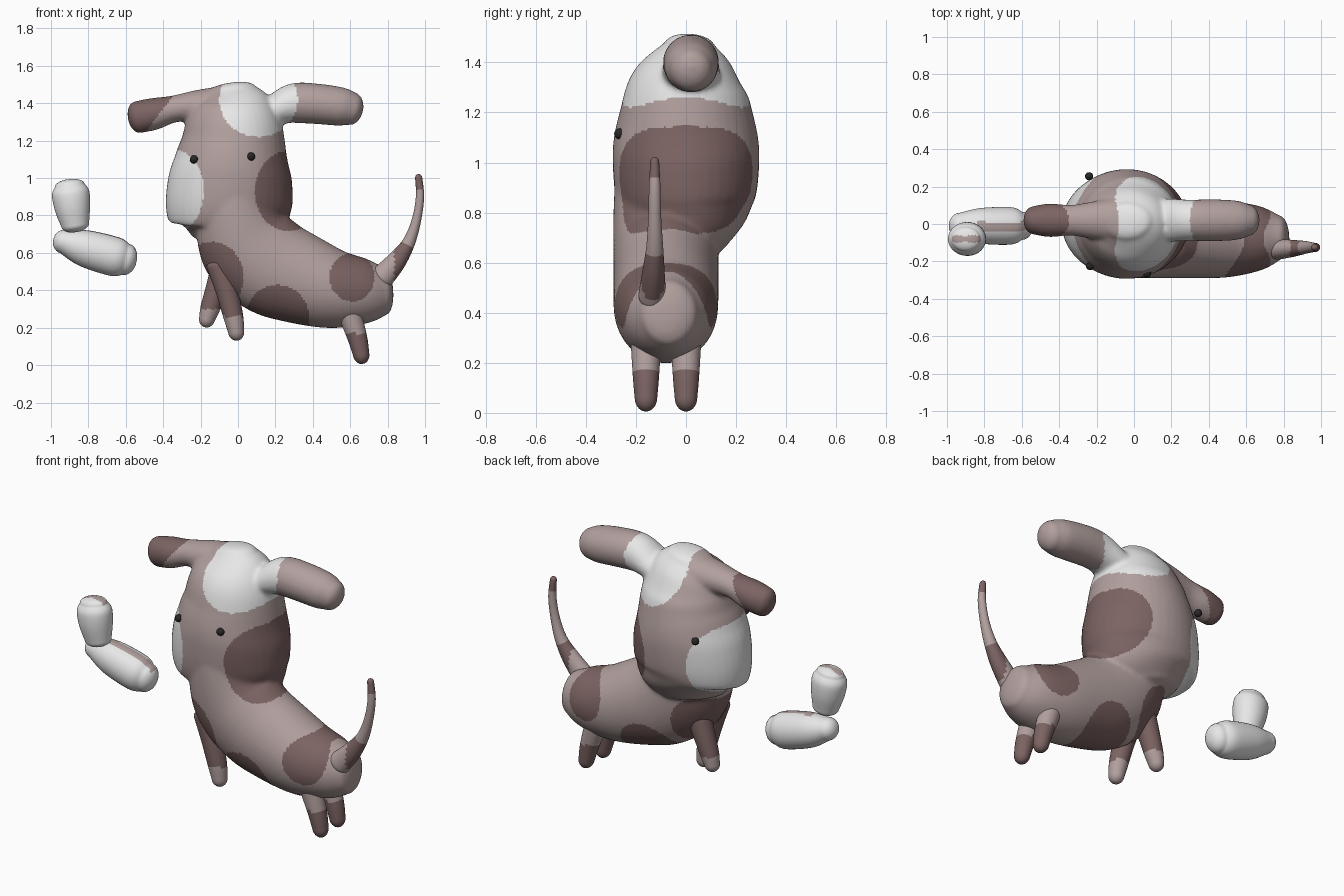
import bpy, bmesh, math
from mathutils import Vector

if "Cube" in bpy.data.objects:
    bpy.data.objects.remove(bpy.data.objects["Cube"])


def material(name, rgb):
    m = bpy.data.materials.new(name)
    m.diffuse_color = (*rgb, 1)
    m.use_nodes = True
    m.node_tree.nodes["Principled BSDF"].inputs["Base Color"].default_value = m.diffuse_color
    return m


MATS = [material("pinkish grey", (0.44, 0.35, 0.34)),
        material("dark brown", (0.20, 0.127, 0.122)),
        material("white", (0.80, 0.80, 0.80)),
        material("black", (0.02, 0.02, 0.02))]
BASE, DARK, WHITE, BLACK = range(4)


def spline(pts, steps=6):
    """Catmull-Rom through (x, y, z, radius, y radius) stations."""
    p = [pts[0]] + list(pts) + [pts[-1]]
    out = []
    for i in range(1, len(p) - 2):
        for s in range(steps):
            t = s / steps
            out.append([0.5 * (2 * b + (c - a) * t + (2 * a - 5 * b + 4 * c - d) * t * t
                               + (3 * b - a - 3 * c + d) * t ** 3)
                        for a, b, c, d in zip(p[i - 1], p[i], p[i + 1], p[i + 2])])
    return out + [list(pts[-1])]


def tube(bm, pts, cap0, cap1, sides=40):
    """Loft of ellipses along a path, with rounded ends of given lengths."""
    st = spline(pts)
    rings = []
    n = len(st)
    for i, s in enumerate(st):
        a, b = st[max(i - 1, 0)], st[min(i + 1, n - 1)]
        t = (Vector(b[:3]) - Vector(a[:3])).normalized()
        c = Vector(s[:3])
        if i == 0:
            rings += [(c - t * cap0 * math.cos(k * math.pi / 14), t, s[3] * math.sin(k * math.pi / 14),
                       s[4] * math.sin(k * math.pi / 14)) for k in range(1, 7)]
        rings.append((c, t, s[3], s[4]))
        if i == n - 1:
            rings += [(c + t * cap1 * math.cos(k * math.pi / 14), t, s[3] * math.sin(k * math.pi / 14),
                       s[4] * math.sin(k * math.pi / 14)) for k in range(6, 0, -1)]
    loops = []
    Y = Vector((0, 1, 0))
    for c, t, r, ry in rings:
        u = t.cross(Y).normalized()
        v = u.cross(t).normalized()
        loops.append([bm.verts.new(c + u * r * math.cos(2 * math.pi * k / sides)
                                   + v * ry * math.sin(2 * math.pi * k / sides)) for k in range(sides)])
    faces = [bm.faces.new(loops[0]), bm.faces.new(loops[-1])]
    for a, b in zip(loops, loops[1:]):
        for k in range(sides):
            j = (k + 1) % sides
            faces.append(bm.faces.new((a[k], a[j], b[j], b[k])))
    bmesh.ops.recalc_face_normals(bm, faces=faces)


def build(name, tubes, rule, voxel=0):
    """Make an object from tubes, optionally fuse it, colour it by rule."""
    bm = bmesh.new()
    for t in tubes:
        tube(bm, *t)
    me = bpy.data.meshes.new(name)
    bm.to_mesh(me)
    bm.free()
    ob = bpy.data.objects.new(name, me)
    bpy.context.collection.objects.link(ob)
    bpy.context.view_layer.objects.active = ob
    if voxel:
        r = ob.modifiers.new("fuse", 'REMESH')
        r.mode, r.voxel_size = 'VOXEL', voxel
        s = ob.modifiers.new("soften", 'SMOOTH')
        s.factor, s.iterations = 0.5, 10
        for m in ("fuse", "soften"):
            bpy.ops.object.modifier_apply(modifier=m)
    me = ob.data
    me.materials.clear()
    for m in MATS:
        me.materials.append(m)
    for f in me.polygons:
        f.material_index = rule(*f.center)
        f.use_smooth = True
    return ob


def spot(x, z, cx, cz, rx, rz):
    return ((x - cx) / rx) ** 2 + ((z - cz) / rz) ** 2 < 1


# Body, head and ears, fused into one soft skin
body = [(-.03, -.08, 1.0, .20, .20), (-.01, -.08, .80, .22, .21), (.05, -.08, .64, .26, .21),
        (.17, -.08, .535, .265, .21), (.30, -.08, .475, .25, .21), (.50, -.08, .41, .215, .205),
        (.68, -.075, .395, .175, .17), (.785, -.07, .40, .13, .115)]
head = [(-.06, .02, .665, .20, .15), (-.045, .01, .75, .305, .235), (-.048, 0, .85, .338, .278),
        (-.04, 0, 1.0, .33, .293), (-.033, 0, 1.1, .303, .288), (-.025, 0, 1.2, .277, .266),
        (-.025, 0, 1.3, .255, .236), (-.03, .01, 1.4, .21, .175), (-.04, .015, 1.47, .135, .10)]
ear_l = [(-.10, .02, 1.39, .10, .12), (-.22, .02, 1.385, .085, .10), (-.34, .02, 1.37, .072, .082),
         (-.45, .02, 1.343, .086, .09), (-.54, .02, 1.325, .086, .075)]
ear_r = [(.08, .02, 1.31, .07, .12), (.20, .02, 1.365, .085, .115), (.30, .02, 1.40, .107, .11),
         (.42, .02, 1.397, .108, .112), (.55, .02, 1.382, .103, .105), (.61, .02, 1.37, .088, .085)]


def coat(x, y, z):
    if spot(x, z, .11, 1.42, .21, .20) or spot(x, z, -.34, .93, .157, .22):
        return WHITE
    if (spot(x, z, .27, .93, .18, .215) or spot(x, z, .61, .47, .12, .13)
            or spot(x, z, .21, .25, .17, .18) or spot(x, z, -.14, .47, .17, .19)):
        return DARK
    if z > 1.2 and x < -.34 - (1.45 - z) * .75:
        return DARK
    return BASE


build("body_head_and_ears", [(body, .05, .045), (head, .035, .04), (ear_l, .03, .05), (ear_r, .03, .06)],
      coat, .011)

# Legs
for side, y in (("right", -.16), ("left", 0)):
    build("hind_leg_" + side,
          [([(.57, y, .38, .07, .065), (.60, y, .27, .062, .06), (.64, y, .14, .052, .052),
             (.658, y, .06, .044, .045)], .03, .055)],
          lambda x, y, z: DARK if z < .17 else BASE)
build("front_leg_right", [([(-.10, -.16, .54, .07, .065), (-.06, -.16, .40, .06, .06),
                            (-.025, -.16, .26, .053, .052), (-.01, -.16, .18, .043, .045)], .03, .05)],
      lambda x, y, z: DARK if z > .26 else BASE)
build("front_leg_left", [([(-.08, -.01, .50, .07, .065), (-.12, -.01, .39, .058, .06),
                           (-.15, -.01, .30, .052, .052), (-.165, -.01, .25, .043, .045)], .03, .05)],
      lambda x, y, z: DARK if z > .30 else BASE)

# Tail
build("tail", [([(.77, -.135, .47, .065, .055), (.85, -.13, .56, .052, .045), (.915, -.125, .66, .034, .034),
                 (.955, -.125, .78, .025, .026), (.973, -.125, .90, .022, .023),
                 (.966, -.125, 1.0, .019, .018)], .04, .022)],
      lambda x, y, z: DARK if z > .93 or (x > .835 and z + .6 * (x - .88) < .66) else BASE)

# Two-piece bone beside the body
build("bone_lower_piece", [([(-.93, -.01, .66, .065, .07), (-.82, -.01, .625, .098, .095),
                             (-.66, -.01, .58, .105, .10), (-.60, -.01, .565, .085, .075)], .06, .06)],
      lambda x, y, z: BASE if -.035 < y < .012 and x > -.84 and z > .62 else WHITE)
build("bone_upper_piece", [([(-.87, -.08, .75, .075, .07), (-.885, -.08, .84, .095, .088),
                             (-.895, -.08, .92, .10, .088), (-.90, -.08, .96, .08, .065)], .04, .035)],
      lambda x, y, z: BASE if abs(y + .08) < .018 and z > .97 else WHITE)

# Small bead eyes
for i, pos in enumerate([(-.235, -.225, 1.10), (.07, -.265, 1.115), (-.24, .255, 1.10)]):
    bpy.ops.mesh.primitive_uv_sphere_add(segments=16, ring_count=10, radius=.022, location=pos)
    eye = bpy.context.object
    eye.name = f"eye_{i + 1}"
    eye.data.materials.append(MATS[BLACK])
    bpy.ops.object.shade_smooth()
